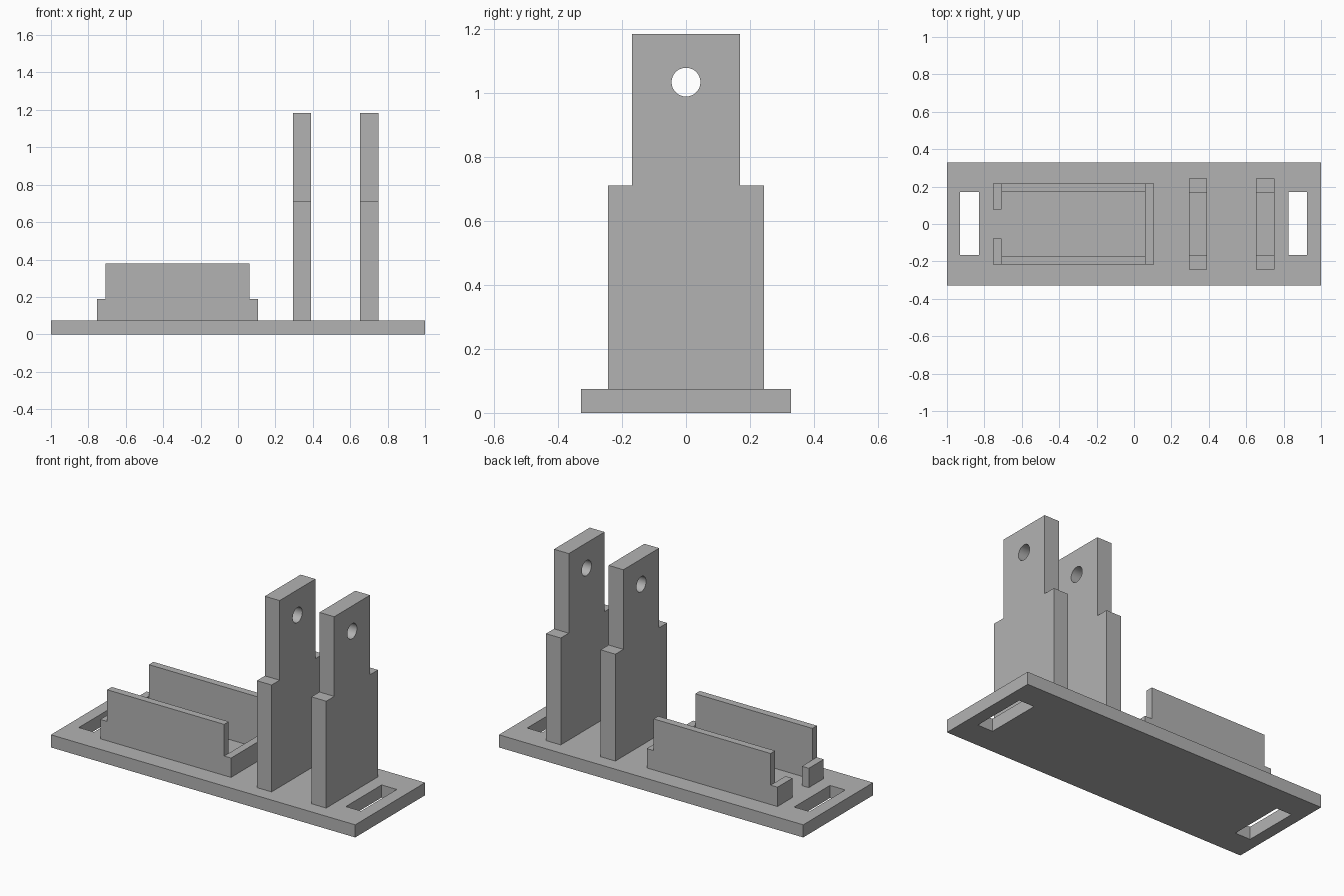
import bpy
import bmesh
import math
from mathutils import Vector

cube = bpy.data.objects.get("Cube")
if cube:
    bpy.data.objects.remove(cube, do_unlink=True)

grey = bpy.data.materials.new("plain grey")
grey.use_nodes = True
colour = (0.45, 0.45, 0.45, 1)
grey.diffuse_color = colour
grey.node_tree.nodes["Principled BSDF"].inputs["Base Color"].default_value = colour


def prism(name, points, offset):
    """Extrude a planar outline along an offset vector."""
    bm = bmesh.new()
    face = bm.faces.new([bm.verts.new(p) for p in points])
    result = bmesh.ops.extrude_face_region(bm, geom=[face])
    moved = [v for v in result["geom"] if isinstance(v, bmesh.types.BMVert)]
    bmesh.ops.translate(bm, verts=moved, vec=Vector(offset))
    bmesh.ops.recalc_face_normals(bm, faces=bm.faces)
    mesh = bpy.data.meshes.new(name)
    bm.to_mesh(mesh)
    bm.free()
    mesh.materials.append(grey)
    obj = bpy.data.objects.new(name, mesh)
    bpy.context.collection.objects.link(obj)
    return obj


def box(name, x0, x1, y0, y1, z0, z1):
    outline = [(x0, y0, z0), (x1, y0, z0), (x1, y1, z0), (x0, y1, z0)]
    return prism(name, outline, (0, 0, z1 - z0))


def cut(obj, cutter):
    """Subtract a helper shape, then discard it."""
    mod = obj.modifiers.new("opening", "BOOLEAN")
    mod.operation = "DIFFERENCE"
    mod.solver = "EXACT"
    mod.object = cutter
    bpy.context.view_layer.objects.active = obj
    bpy.ops.object.modifier_apply(modifier=mod.name)
    bpy.data.objects.remove(cutter, do_unlink=True)


FLOOR = 0.075

# Base plate with a slot at each end
base = box("base_plate", -1, 1, -0.328, 0.328, 0, FLOOR)
for x in (-0.88, 0.875):
    cut(base, box("slot_cutter", x - 0.05, x + 0.05, -0.166, 0.17, -0.1, 0.2))

# Tray: stepped side walls, a low end wall, and two corner tabs
LOW, HIGH = 0.19, 0.378
X0, X1, X2, X3 = -0.753, -0.708, 0.061, 0.106
INNER, OUTER = 0.174, 0.217
side = [(X0, FLOOR), (X3, FLOOR), (X3, LOW), (X2, LOW),
        (X2, HIGH), (X1, HIGH), (X1, LOW), (X0, LOW)]
for label, s in (("front", -1), ("back", 1)):
    prism(f"tray_{label}_wall", [(x, s * INNER, z) for x, z in side],
          (0, s * (OUTER - INNER), 0))
    y0, y1 = sorted((s * 0.077, s * INNER))
    box(f"tray_{label}_tab", X0, X1, y0, y1, FLOOR, LOW)
box("tray_end_wall", X2, X3, -INNER, INNER, FLOOR, LOW)

# Two shouldered uprights with a round pivot hole
WIDE, NARROW, SHOULDER, TOP = 0.243, 0.168, 0.71, 1.183
half = [(WIDE, FLOOR), (WIDE, SHOULDER), (NARROW, SHOULDER), (NARROW, TOP)]
outline = half + [(-y, z) for y, z in reversed(half)]
SIDES = 48
for label, x in (("inner", 0.294), ("outer", 0.653)):
    upright = prism(f"{label}_upright", [(x, y, z) for y, z in outline], (0.097, 0, 0))
    ring = [math.tau * i / SIDES for i in range(SIDES)]
    cut(upright, prism("hole_cutter",
                       [(x - 0.1, 0.045 * math.cos(a), 1.033 + 0.045 * math.sin(a)) for a in ring],
                       (0.3, 0, 0)))
    bpy.ops.object.select_all(action="DESELECT")
    upright.select_set(True)
    bpy.context.view_layer.objects.active = upright
    bpy.ops.object.shade_smooth_by_angle(angle=math.radians(30))
